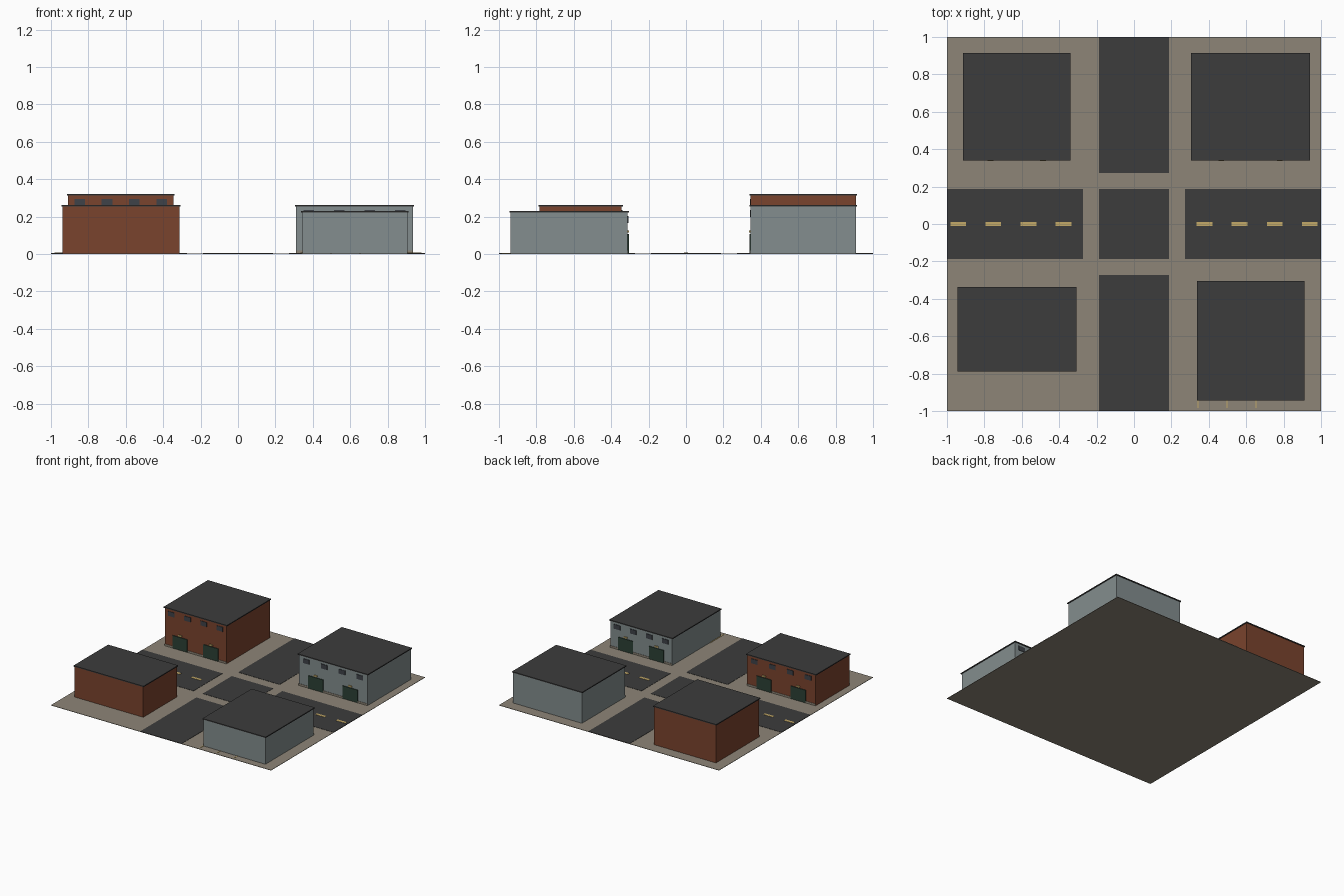
import bpy

if "Cube" in bpy.data.objects:
    bpy.data.objects.remove(bpy.data.objects["Cube"])


def lin(c):
    c /= 255
    return c / 12.92 if c <= 0.04045 else ((c + 0.055) / 1.055) ** 2.4


def material(name, r, g, b):
    m = bpy.data.materials.new(name)
    m.diffuse_color = (lin(r), lin(g), lin(b), 1)
    m.use_nodes = True
    m.node_tree.nodes["Principled BSDF"].inputs["Base Color"].default_value = m.diffuse_color
    return m


PAVING = material("paving", 141, 133, 119)
ASPHALT = material("asphalt", 60, 60, 60)
YELLOW = material("yellow paint", 196, 170, 104)
BRICK = material("brick red", 122, 67, 45)
GREY = material("grey cladding", 131, 141, 142)
GREEN = material("dark green", 44, 64, 53)
GLASS = material("window glass", 62, 66, 72)


def box(name, x0, x1, y0, y1, z0, z1, mat):
    verts = [(x, y, z) for z in (z0, z1) for x, y in ((x0, y0), (x1, y0), (x1, y1), (x0, y1))]
    faces = [(3, 2, 1, 0), (4, 5, 6, 7)] + [(i, (i + 1) % 4, (i + 1) % 4 + 4, i + 4) for i in range(4)]
    me = bpy.data.meshes.new(name)
    me.from_pydata(verts, [], faces)
    me.materials.append(mat)
    ob = bpy.data.objects.new(name, me)
    bpy.context.collection.objects.link(ob)
    return ob


# Ground and the crossing roads, separated by pedestrian strips
box("ground", -1, 1, -1, 1, 0, 0.003, PAVING)
R, S = 0.188, 0.272
box("road_centre", -R, R, -R, R, 0.003, 0.005, ASPHALT)
for s in (-1, 1):
    a, b = sorted((s * S, s))
    box("road_arm_x", a, b, -R, R, 0.003, 0.005, ASPHALT)
    box("road_arm_y", -R, R, a, b, 0.003, 0.005, ASPHALT)
    # Centre line dashes
    for i in range(4):
        c = s * (0.377 + i * 0.1875)
        box("lane_dash", c - 0.042, c + 0.042, -0.011, 0.011, 0.005, 0.007, YELLOW)

# Parking lines behind the front right building
for x in (0.342, 0.497, 0.652):
    box("parking_line", x - 0.003, x + 0.003, -0.985, -0.80, 0.003, 0.005, YELLOW)


def building(name, x0, x1, y0, y1, h, mat, side):
    """Warehouse whose decorated wall faces side (-1 front, +1 back)."""
    box(name + "_walls", x0, x1, y0, y1, 0.003, h - 0.008, mat)
    e = 0.006
    box(name + "_roof", x0 - e, x1 + e, y0 - e, y1 + e, h - 0.008, h, ASPHALT)
    wall = y1 if side > 0 else y0
    cx, w = (x0 + x1) / 2, x1 - x0

    def plate(part, c, width, z0, z1, depth, m):
        a, b = sorted((wall, wall + side * depth))
        box(name + part, c - width / 2, c + width / 2, a, b, z0, z1, m)

    # Concrete base strip, roller doors with lamps, high windows
    plate("_base", cx, w, 0.003, 0.018, 0.003, PAVING)
    for f in (-0.25, 0.25):
        c = cx + f * w
        plate("_door", c, 0.135, 0.004, 0.108, 0.006, GREEN)
        plate("_lamp", c, 0.03, 0.116, 0.126, 0.008, YELLOW)
    for f in (-0.39, -0.13, 0.13, 0.39):
        plate("_window", cx + f * w, 0.057, h - 0.064, h - 0.027, 0.004, GLASS)


building("back_left", -0.908, -0.346, 0.346, 0.908, 0.322, BRICK, -1)
building("back_right", 0.31, 0.936, 0.346, 0.908, 0.262, GREY, -1)
building("front_left", -0.938, -0.314, -0.782, -0.344, 0.262, BRICK, 1)
building("front_right", 0.344, 0.906, -0.938, -0.312, 0.23, GREY, 1)
